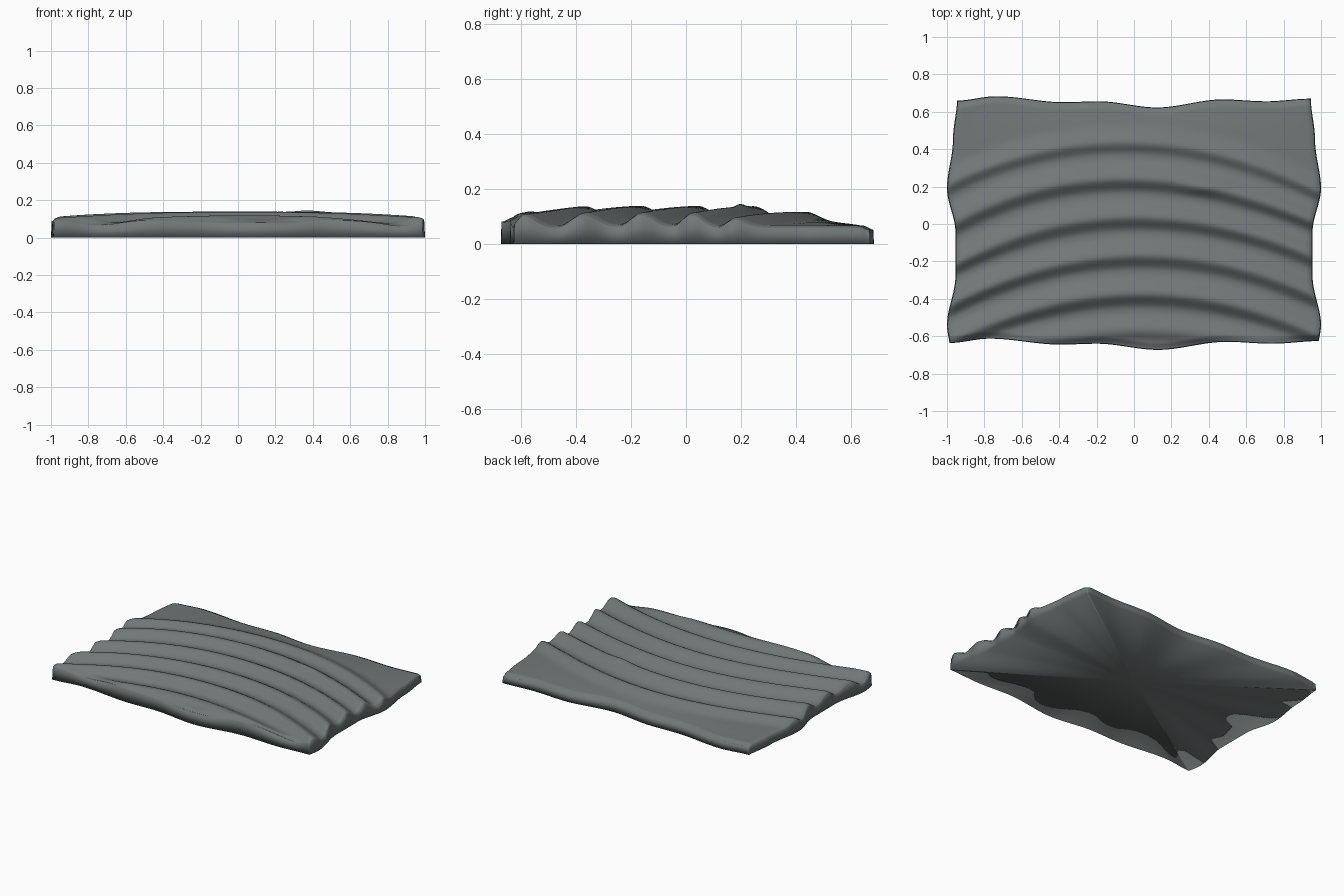
import bpy, bmesh, math

if "Cube" in bpy.data.objects:
    bpy.data.objects.remove(bpy.data.objects["Cube"])

NX, NY = 150, 150
# outline waviness: sideways shift of front/back edges, half width along y
EDGE_Y = [(-1, .012), (-.78, .035), (-.4, .003), (-.2, .008), (.13, -.025), (.5, .018), (.75, .008), (1, .022)]
HALF_W = [(-.68, .982), (-.54, 1), (-.28, .955), (-.04, .955), (.19, 1), (.45, .968), (.68, .945)]


def smooth(a, b, t):
    t = max(0, min(1, (t - a) / (b - a)))
    return t * t * (3 - 2 * t)


def curve(pts, t):
    for (a, va), (b, vb) in zip(pts, pts[1:]):
        if t <= b:
            return va + (vb - va) * smooth(a, b, t)
    return pts[-1][1]


def ripple(p):
    """Asymmetric sand ripple: crest at 0, gentle slope behind, steep front."""
    p %= 1
    if p < .57:
        s = .5 + .5 * math.cos(math.pi * p / .57)
    else:
        s = .5 - .5 * math.cos(math.pi * (p - .57) / .43)
    return s ** 1.2


def height(x, y, side, end):
    mid = .04 - .09 * smooth(-.2, .3, y)
    v = y + .25 * (x - mid) ** 2                     # curved ripple lines
    fade = 1 - smooth(.34, .62, v)
    body = .066 + .03 * (1 - abs(x) ** 3) * (1 - smooth(.1, .66, y)) * smooth(-.8, -.3, y)
    body += .012 * (1 - x * x) * smooth(.1, .5, y) * (1 - smooth(.5, .7, y))
    front = smooth(-.72, -.5, y) + (1 - smooth(-.72, -.5, y)) * abs(x) ** 4
    s = ripple((v - .04) / .205) * front + .65 * (1 - front)
    z = body + .043 * fade * s
    z += .01 * math.exp(-((x - .36) / .1) ** 2 - ((y - .19) / .03) ** 2)
    # rounded rim
    return z - .008 * (1 - smooth(0, .03, side)) - .014 * (1 - smooth(0, .04, end))


def spread(i, n):
    """Grid spacing that gets denser towards the rim."""
    t = 2 * i / n - 1
    return .6 * t + .4 * math.sin(t * math.pi / 2)


bm = bmesh.new()
# rippled top surface
grid = []
for j in range(NY + 1):
    row = []
    for i in range(NX + 1):
        u, w = spread(i, NX), spread(j, NY)
        y = .648 * w + curve(EDGE_Y, u)
        x = u * curve(HALF_W, y)
        row.append(bm.verts.new((x, y, height(x, y, 1 - abs(u), .645 * (1 - abs(w))))))
    grid.append(row)
for j in range(NY):
    for i in range(NX):
        bm.faces.new((grid[j][i], grid[j][i + 1], grid[j + 1][i + 1], grid[j + 1][i]))

# side walls down to the ground
rim = (grid[0][:-1] + [r[-1] for r in grid[:-1]]
       + grid[-1][:0:-1] + [r[0] for r in grid[:0:-1]])
base = [bm.verts.new((v.co.x, v.co.y, 0)) for v in rim]
n = len(rim)
# flat underside, fanned to a middle point
centre = bm.verts.new((0, 0, 0))
for k in range(n):
    m = (k + 1) % n
    bm.faces.new((rim[k], base[k], base[m], rim[m]))
    bm.faces.new((base[k], centre, base[m]))
# pull the rim in a little so the top edge is rounded
for v in rim:
    v.co.x *= .996
    v.co.y *= .996
bmesh.ops.recalc_face_normals(bm, faces=bm.faces)

mesh = bpy.data.meshes.new("rippled_sand_patch")
bm.to_mesh(mesh)
bm.free()
patch = bpy.data.objects.new("rippled_sand_patch", mesh)
bpy.context.collection.objects.link(patch)

mat = bpy.data.materials.new("wet_sand")
mat.diffuse_color = (.165, .185, .185, 1)
mat.use_nodes = True
mat.node_tree.nodes["Principled BSDF"].inputs["Base Color"].default_value = mat.diffuse_color
mesh.materials.append(mat)

bpy.context.view_layer.objects.active = patch
patch.select_set(True)
bpy.ops.object.shade_smooth()
